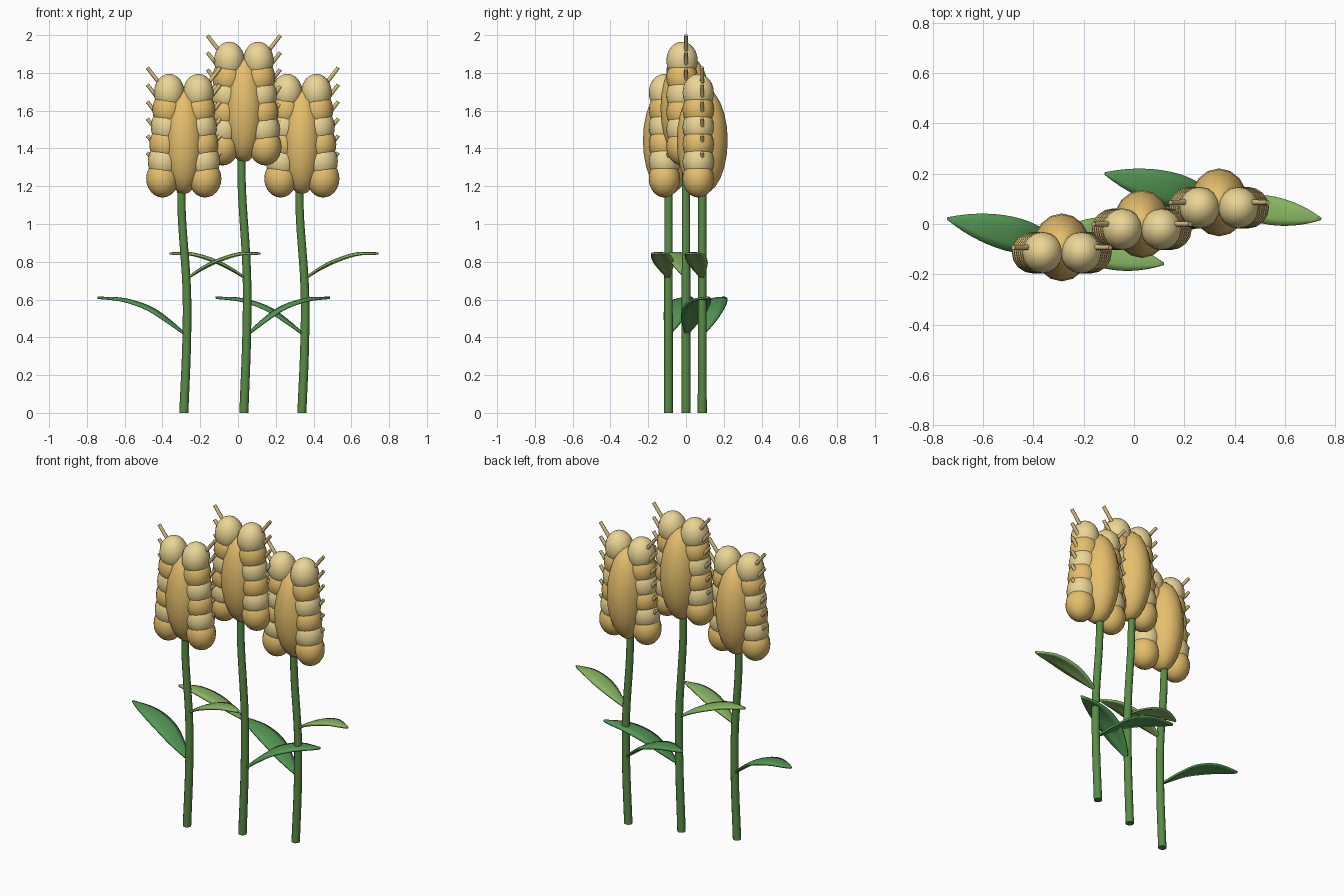
import bpy, bmesh, math
from mathutils import Vector, Matrix

if "Cube" in bpy.data.objects:
    bpy.data.objects.remove(bpy.data.objects["Cube"])


def material(name, rgb):
    m = bpy.data.materials.new(name)
    m.diffuse_color = (*rgb, 1)
    m.use_nodes = True
    m.node_tree.nodes["Principled BSDF"].inputs["Base Color"].default_value = m.diffuse_color
    return m


STEM = material("stem_green", (0.10, 0.26, 0.06))
LEAF_DARK = material("leaf_dark_green", (0.09, 0.31, 0.09))
LEAF_LIGHT = material("leaf_light_green", (0.24, 0.46, 0.12))
GOLD = material("grain_gold", (0.79, 0.52, 0.15))
PALE = material("grain_pale", (0.83, 0.67, 0.30))
AWN = material("awn_straw", (0.70, 0.52, 0.22))


def finish(bm, name, mat, angle=50):
    bmesh.ops.recalc_face_normals(bm, faces=bm.faces)
    me = bpy.data.meshes.new(name)
    bm.to_mesh(me)
    bm.free()
    me.materials.append(mat)
    ob = bpy.data.objects.new(name, me)
    bpy.context.collection.objects.link(ob)
    bpy.ops.object.select_all(action='DESELECT')
    ob.select_set(True)
    bpy.context.view_layer.objects.active = ob
    bpy.ops.object.shade_smooth_by_angle(angle=math.radians(angle))
    return ob


def ellipsoid(bm, center, radii, seg=16, rings=12):
    mat = Matrix.Translation(center) @ Matrix.Diagonal((*radii, 1))
    bmesh.ops.create_uvsphere(bm, u_segments=seg, v_segments=rings, radius=1, matrix=mat)


def rod(bm, a, b, r):
    a, b = Vector(a), Vector(b)
    rot = (b - a).to_track_quat('Z', 'Y').to_matrix().to_4x4()
    bmesh.ops.create_cone(bm, cap_ends=True, segments=8, radius1=r, radius2=r * 0.9,
                          depth=(b - a).length, matrix=Matrix.Translation((a + b) / 2) @ rot)


def smooth_path(ctrl, n):
    # Catmull-Rom samples through the control points
    p = [2 * ctrl[0] - ctrl[1]] + ctrl + [2 * ctrl[-1] - ctrl[-2]]
    out = []
    for i in range(1, len(p) - 2):
        for k in range(n):
            t = k / n
            a, b, c, d = p[i - 1:i + 3]
            out.append(0.5 * (2 * b + (c - a) * t + (2 * a - 5 * b + 4 * c - d) * t ** 2
                              + (3 * b - a - 3 * c + d) * t ** 3))
    return out + [ctrl[-1]]


def stem(name, x, y, height):
    ctrl = [Vector((x + dx, y, t * height)) for t, dx in
            ((0, 0), (0.28, 0.015), (0.52, 0.015), (0.8, -0.01), (1, -0.014))]
    pts = smooth_path(ctrl, 5)
    bm = bmesh.new()
    loops = []
    for i, p in enumerate(pts):
        r = 0.024 - 0.003 * i / (len(pts) - 1)
        loops.append([bm.verts.new(p + Vector((r * math.cos(a), r * math.sin(a), 0)))
                      for a in (math.tau * k / 12 for k in range(12))])
    for l0, l1 in zip(loops, loops[1:]):
        for k in range(12):
            bm.faces.new((l0[k], l0[(k + 1) % 12], l1[(k + 1) % 12], l1[k]))
    bm.faces.new(loops[0])
    bm.faces.new(loops[-1])
    finish(bm, name, STEM)


def leaf(name, base, dx, dy, profile, width, mat):
    # arched blade: profile gives (fraction along, rise)
    base = Vector(base)
    side = Vector((-dy, dx, 0)).normalized()
    pts = smooth_path([base + Vector((dx * t, dy * t, z)) for t, z in profile], 4)
    n = len(pts) - 1
    bm = bmesh.new()
    rows = []
    for i, p in enumerate(pts):
        w = width * max(0.06, math.sin(math.pi * (i / n) ** 1.1) ** 0.8 if 0 < i < n else 0)
        rows.append([bm.verts.new(p + side * w * s - Vector((0, 0, 0.14 * w * s * s)))
                     for s in (-1, -0.5, 0, 0.5, 1)])
    for r0, r1 in zip(rows, rows[1:]):
        for k in range(4):
            bm.faces.new((r0[k], r0[k + 1], r1[k + 1], r1[k]))
    ob = finish(bm, name, mat)
    sol = ob.modifiers.new("thickness", 'SOLIDIFY')
    sol.thickness = 0.012
    sol.offset = 0


def head(tag, x, y, z):
    # central core
    bm = bmesh.new()
    ellipsoid(bm, (x, y, z), (0.115, 0.135, 0.285))
    finish(bm, tag + "_head_core", GOLD)
    # two columns of alternating grains, narrowing upward
    for label, mat, start in (("gold", GOLD, 0), ("pale", PALE, 1)):
        bm = bmesh.new()
        for i in range(start, 6, 2):
            t = i / 5
            for s in (-1, 1):
                ellipsoid(bm, (x + s * (0.113 - 0.036 * t), y - 0.021, z - 0.202 + 0.455 * t),
                          (0.086 - 0.005 * t, 0.083, 0.1))
        finish(bm, f"{tag}_grains_{label}", mat)
    # bristles along both flanks
    bm = bmesh.new()
    for i in range(6):
        zt = z + 0.386 - 0.09 * i
        for s in (-1, 1):
            rod(bm, (x + s * 0.11, y, zt - 0.107), (x + s * 0.193, y, zt), 0.011)
    finish(bm, tag + "_awns", AWN)


LOW = ((0, 0), (0.2, 0.08), (0.42, 0.15), (0.7, 0.192), (1, 0.2))
HIGH = ((0, 0), (0.22, 0.06), (0.45, 0.105), (0.72, 0.135), (1, 0.134))

# three stalks: tag, x, y, head centre height, side of the lower leaf
for tag, x, y, z, s in (("left", -0.287, -0.093, 1.442, -1),
                        ("middle", 0.031, 0, 1.612, 1),
                        ("right", 0.338, 0.086, 1.442, -1)):
    stem(tag + "_stem", x, y, z - 0.15)
    head(tag, x, y, z)
    leaf(tag + "_lower_leaf", (x + 0.014, y, 0.41), s * 0.455 - 0.014, 0.115, LOW, 0.068, LEAF_DARK)
    leaf(tag + "_upper_leaf", (x + 0.014, y, 0.71), -s * 0.4 - 0.008, -0.066, HIGH, 0.056, LEAF_LIGHT)
